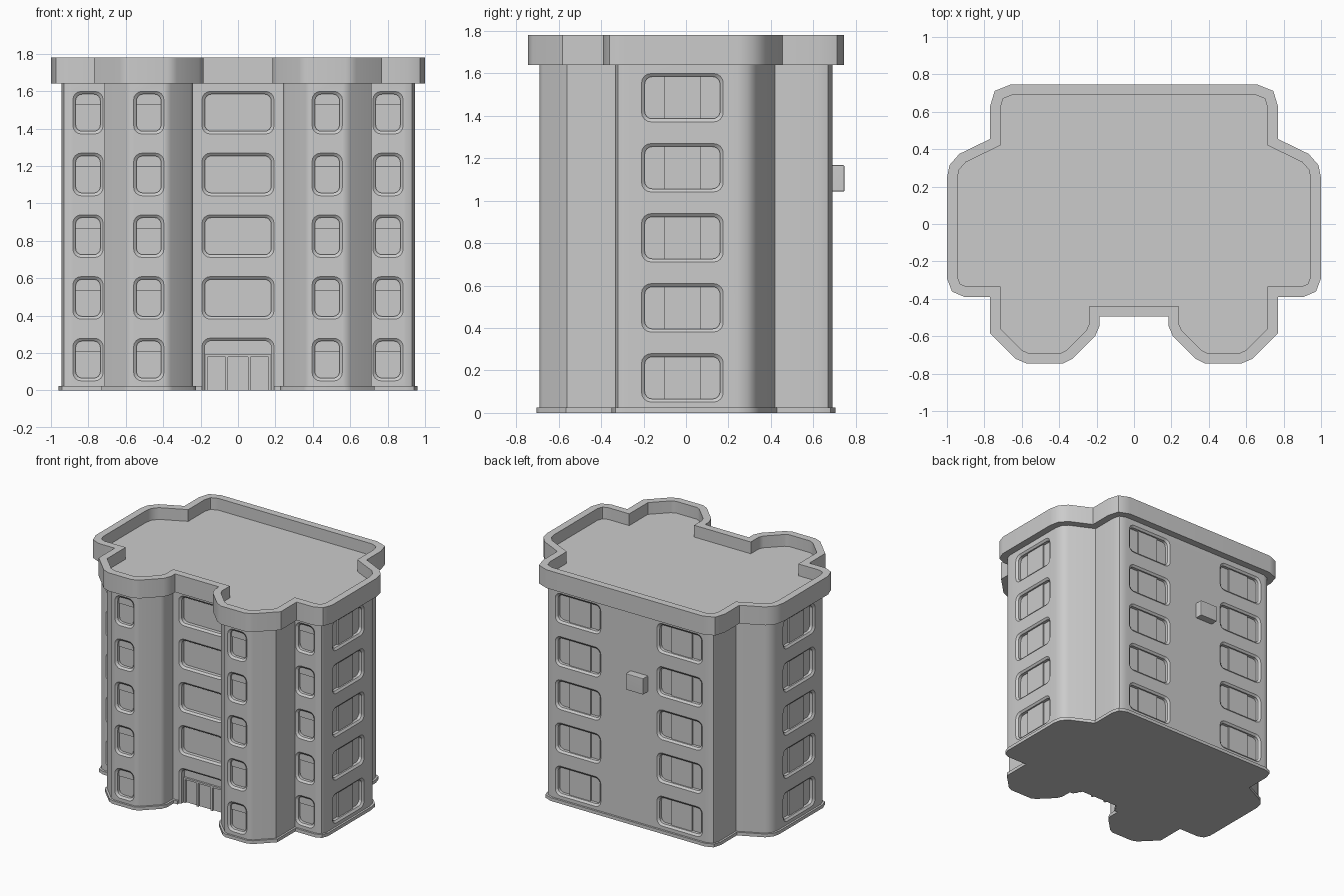
import bpy, bmesh, math
from mathutils import Vector

if "Cube" in bpy.data.objects:
    bpy.data.objects.remove(bpy.data.objects["Cube"])

grey = bpy.data.materials.new("plaster_grey")
grey.use_nodes = True
grey.diffuse_color = (0.6, 0.6, 0.6, 1)
grey.node_tree.nodes["Principled BSDF"].inputs["Base Color"].default_value = (0.6, 0.6, 0.6, 1)

UP = Vector((0, 0, 1))
FLOORS = 5
FLOOR_PITCH = 0.33
FIRST_WINDOW = 0.165
WINDOW_H = 0.228
REVEAL = 0.015


def loft(bm, rings):
    """Skin closed rings of equal length and cap both ends."""
    rows = [[bm.verts.new(p) for p in ring] for ring in rings]
    n = len(rows[0])
    for low, high in zip(rows, rows[1:]):
        for i in range(n):
            j = (i + 1) % n
            bm.faces.new((low[i], low[j], high[j], high[i]))
    bm.faces.new(rows[0][::-1])
    bm.faces.new(rows[-1])


def finish(bm, name):
    bmesh.ops.recalc_face_normals(bm, faces=bm.faces)
    mesh = bpy.data.meshes.new(name)
    bm.to_mesh(mesh)
    bm.free()
    obj = bpy.data.objects.new(name, mesh)
    obj.data.materials.append(grey)
    bpy.context.collection.objects.link(obj)
    return obj


def select(obj):
    bpy.ops.object.select_all(action='DESELECT')
    obj.select_set(True)
    bpy.context.view_layer.objects.active = obj


def smooth(obj):
    select(obj)
    bpy.ops.object.shade_smooth_by_angle(angle=math.radians(35))
    mod = obj.modifiers.new("even_normals", 'WEIGHTED_NORMAL')
    mod.keep_sharp = True


def offset(points, d):
    """Grow a counter-clockwise outline by d with mitred corners."""
    result = []
    for i, p in enumerate(points):
        a = (p - points[i - 1]).normalized()
        b = (points[(i + 1) % len(points)] - p).normalized()
        na, nb = Vector((a.y, -a.x)), Vector((b.y, -b.x))
        result.append(p + (na + nb) * (d / (1 + na.dot(nb))))
    return result


def at(points, z):
    return [(p.x, p.y, z) for p in points]


# Floor plan: the +x half from front to back, then mirrored
half = [Vector(p) for p in (
    (0.24, -0.44), (0.24, -0.535), (0.255, -0.57), (0.36, -0.675), (0.39, -0.69),
    (0.565, -0.69), (0.6, -0.675), (0.715, -0.56), (0.715, -0.335), (0.895, -0.335),
    (0.93, -0.32), (0.945, -0.28), (0.945, 0.24), (0.935, 0.29), (0.9, 0.33),
    (0.715, 0.42), (0.715, 0.62), (0.7, 0.67), (0.65, 0.69))]
plan = half + [Vector((-p.x, p.y)) for p in reversed(half)]

# Walls
bm = bmesh.new()
loft(bm, [at(plan, 0), at(plan, 1.66)])
walls = finish(bm, "walls")

# Plinth round the foot of the walls
bm = bmesh.new()
foot = offset(plan, 0.015)
loft(bm, [at(foot, 0), at(foot, 0.025)])
plinth = finish(bm, "plinth")

# Roof slab with parapet
bm = bmesh.new()
rim = offset(plan, 0.055)
loft(bm, [at(rim, 1.64), at(rim, 1.78), at(plan, 1.78), at(plan, 1.69)])
smooth(finish(bm, "roof_parapet"))


def rounded(centre, n, w, h, r, c):
    """Rounded rectangle on a wall facing n, at distance c from the wall."""
    u = UP.cross(n)
    ring = []
    for k, (sx, sy) in enumerate(((1, 1), (-1, 1), (-1, -1), (1, -1))):
        for s in range(5):
            t = (k + s / 4) * math.pi / 2
            ring.append(centre + u * (sx * (w / 2 - r) + r * math.cos(t))
                        + UP * (sy * (h / 2 - r) + r * math.sin(t)) + n * c)
    return ring


def recess(bm, centre, n, w, h, depth):
    s = 2 * REVEAL
    loft(bm, [rounded(centre, n, w, h, 0.045, 0.02),
              rounded(centre, n, w, h, 0.045, 0),
              rounded(centre, n, w - s, h - s, 0.035, -0.012),
              rounded(centre, n, w - s, h - s, 0.035, -depth)])


def panel(bm, centre, n, w, h, back, front):
    """Plain block lying between two depths behind a wall."""
    u = UP.cross(n)
    corners = ((-1, -1), (1, -1), (1, 1), (-1, 1))
    loft(bm, [[centre + u * (a * w / 2) + UP * (b * h / 2) + n * c for a, b in corners]
              for c in (back, front)])


FRONT, BACK = Vector((0, -1, 0)), Vector((0, 1, 0))
cuts, sashes, panes = bmesh.new(), bmesh.new(), bmesh.new()
for floor in range(FLOORS):
    z = FIRST_WINDOW + FLOOR_PITCH * floor
    for side in (-1, 1):
        # Narrow front windows with a proud upper sash
        for x, y in ((0.477, -0.69), (0.802, -0.335)):
            c = Vector((side * x, y, z))
            recess(cuts, c, FRONT, 0.162, WINDOW_H, 0.035)
            panel(sashes, c + UP * 0.07, FRONT, 0.134, 0.06, -0.04, -0.025)
        # Wide side and back windows with a proud middle pane
        for c, n in ((Vector((side * 0.945, -0.017, z)), Vector((side, 0, 0))),
                     (Vector((side * 0.43, 0.69, z)), BACK)):
            recess(cuts, c, n, 0.385, WINDOW_H, 0.035)
            panel(panes, c, n, 0.175, WINDOW_H - 2 * REVEAL, -0.04, -0.023)
    # Wide windows between the front bays
    if floor:
        recess(cuts, Vector((0, -0.44, z)), FRONT, 0.385, WINDOW_H, 0.04)

# Entrance opening runs down through the plinth
recess(cuts, Vector((0, -0.44, 0.09)), FRONT, 0.385, 0.38, 0.05)
cutter = finish(cuts, "opening_cutter")
cutter.hide_render = True
finish(sashes, "upper_sashes")
finish(panes, "middle_panes")

# Cut every opening, then drop the cutter
for obj in (walls, plinth):
    mod = obj.modifiers.new("openings", 'BOOLEAN')
    mod.operation = 'DIFFERENCE'
    mod.solver = 'EXACT'
    mod.object = cutter
    select(obj)
    bpy.ops.object.modifier_apply(modifier=mod.name)
    smooth(obj)
bpy.data.objects.remove(cutter)

# Entrance door: posts and a header bar
bm = bmesh.new()
for x in (-0.17, -0.06, 0.06, 0.17):
    panel(bm, Vector((x, -0.44, 0.09)), FRONT, 0.014, 0.18, -0.055, -0.035)
panel(bm, Vector((0, -0.44, 0.185)), FRONT, 0.355, 0.014, -0.055, -0.035)
finish(bm, "entrance_door_frame")

# Cooling unit on the back wall
bm = bmesh.new()
panel(bm, Vector((-0.085, 0.69, 1.105)), BACK, 0.15, 0.125, -0.01, 0.057)
bmesh.ops.bevel(bm, geom=bm.edges[:], offset=0.007, segments=2, affect='EDGES', profile=0.5)
smooth(finish(bm, "cooling_unit"))
